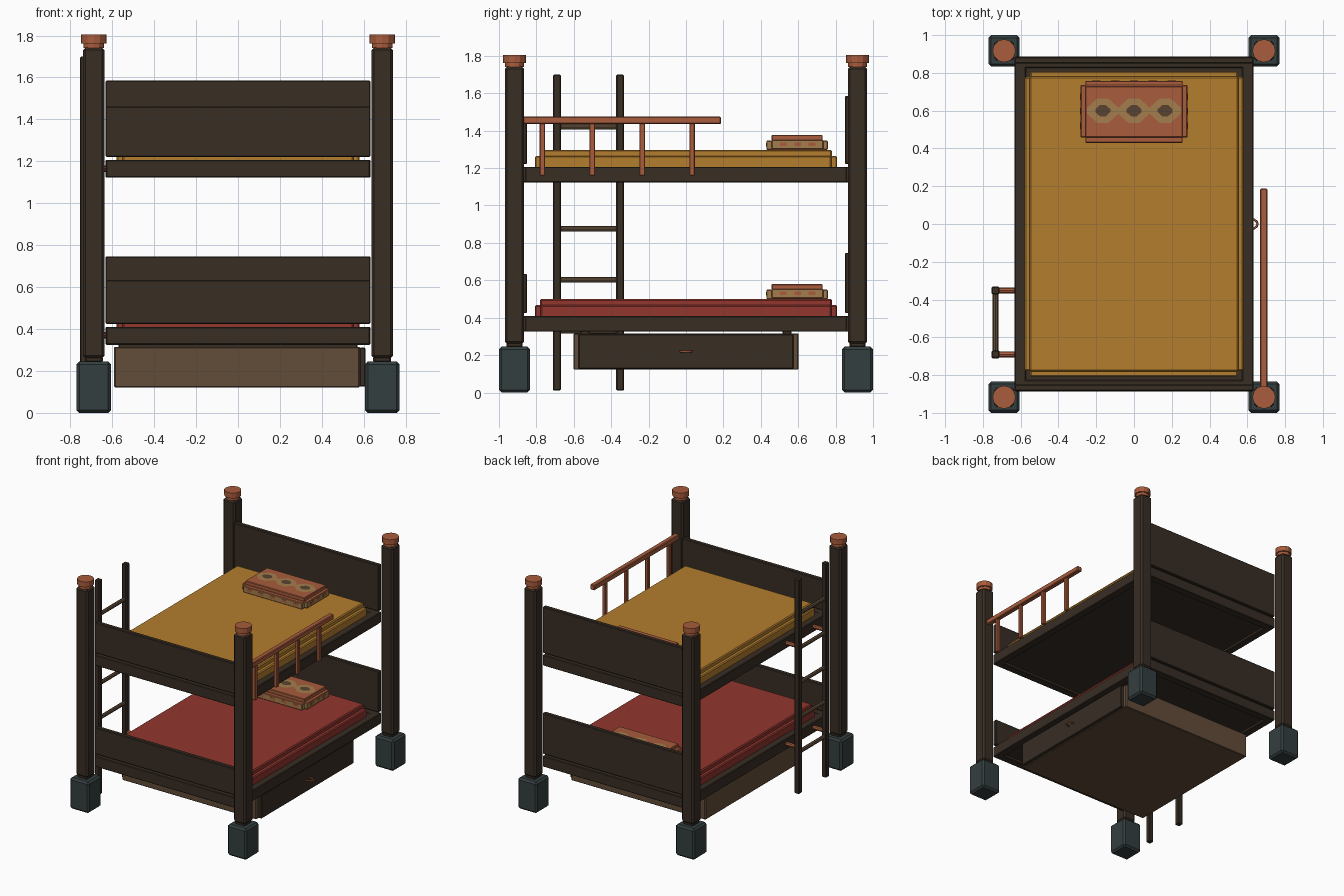
import bpy
import bmesh
import math
from mathutils import Matrix, Vector

cube = bpy.data.objects.get("Cube")
if cube:
    bpy.data.objects.remove(cube, do_unlink=True)


def material(name, rgb):
    lin = [((c / 255 + 0.055) / 1.055) ** 2.4 for c in rgb] + [1.0]
    m = bpy.data.materials.new(name)
    m.use_nodes = True
    m.diffuse_color = lin
    m.node_tree.nodes["Principled BSDF"].inputs["Base Color"].default_value = lin
    m.node_tree.nodes["Principled BSDF"].inputs["Roughness"].default_value = 0.8
    return m


dark = material("dark wood", (56, 46, 36))
brown = material("brown wood", (98, 77, 57))
slate = material("slate foot", (52, 62, 63))
copper = material("copper trim", (168, 92, 60))
ochre = material("ochre cloth", (180, 126, 46))
red = material("red cloth", (146, 54, 46))
tan = material("tan pattern", (164, 125, 76))
spot = material("spot brown", (88, 68, 50))


def finish(name, bm, mats, bevel=0):
    me = bpy.data.meshes.new(name)
    bmesh.ops.recalc_face_normals(bm, faces=bm.faces[:])
    bm.to_mesh(me)
    bm.free()
    for m in mats:
        me.materials.append(m)
    ob = bpy.data.objects.new(name, me)
    bpy.context.collection.objects.link(ob)
    if bevel:
        mod = ob.modifiers.new("Bevel", 'BEVEL')
        mod.width = bevel
        mod.segments = 1
    return ob


def add_box(bm, x, y, z):
    """Add a box given (low, high) pairs."""
    size = [b - a for a, b in (x, y, z)]
    mid = [(a + b) / 2 for a, b in (x, y, z)]
    bmesh.ops.create_cube(bm, size=1, matrix=Matrix.Translation(mid) @ Matrix.Diagonal((*size, 1)))


def box(name, x, y, z, mat, bevel=0.005):
    bm = bmesh.new()
    add_box(bm, x, y, z)
    return finish(name, bm, [mat], bevel)


def around(c, half):
    return (c - half, c + half)


def rod(name, a, b, radius, mat, sides=8):
    a, b = Vector(a), Vector(b)
    bm = bmesh.new()
    turn = (b - a).to_track_quat('Z', 'Y').to_matrix().to_4x4()
    bmesh.ops.create_cone(bm, cap_ends=True, segments=sides, radius1=radius, radius2=radius,
                          depth=(b - a).length, matrix=Matrix.Translation((a + b) / 2) @ turn)
    return finish(name, bm, [mat])


# Corner posts with feet and caps
for sx, side in ((-1, "right"), (1, "left")):
    for sy, end in ((-1, "front"), (1, "back")):
        x, y = sx * 0.688, sy * 0.917
        tag = f"{end}_{side}"
        box("foot_" + tag, around(x, 0.083), around(y, 0.083), (0, 0.245), slate, 0.014)
        box("collar_" + tag, around(x, 0.043), around(y, 0.043), (0.24, 0.27), dark, 0.008)
        box("post_" + tag, around(x, 0.052), around(y, 0.052), (0.26, 1.743), dark, 0.013)
        rod("neck_" + tag, (x, y, 1.74), (x, y, 1.768), 0.05, copper, 12)
        rod("cap_" + tag, (x, y, 1.763), (x, y, 1.805), 0.061, copper, 12)


def pattern_plate(bm, place, lobes, spacing, length, height):
    """Diamond lobes on a local plane; each lobe carries a dark spot."""
    thick = 0.002
    for i in range(lobes):
        cx = (i - (lobes - 1) / 2) * spacing
        for scale, index, lift in ((1, 1, 0), (0.48, 2, 0.002)):
            ring = []
            for u, v in ((-1, -.25), (-.35, -1), (.35, -1), (1, -.25),
                         (1, .25), (.35, 1), (-.35, 1), (-1, .25)):
                ring.append(bm.verts.new(place @ Vector(
                    (cx + u * length * scale, v * height * scale, thick + lift))))
            bm.faces.new(ring).material_index = index


def pillow(name, z):
    bm = bmesh.new()
    add_box(bm, around(0, 0.258), (0.43, 0.758), (z, z + 0.05))
    add_box(bm, around(0, 0.283), (0.458, 0.735), (z + 0.004, z + 0.054))
    # Woven side faces
    for f in bm.faces:
        f.normal_update()
        if abs(f.normal.z) < 0.5:
            f.material_index = 1
    add_box(bm, around(0, 0.258), (0.458, 0.73), (z + 0.05, z + 0.08))
    body = finish(name, bm, [copper, tan], 0.004)
    # Woven band on top, red diamonds along the sides
    bm = bmesh.new()
    pattern_plate(bm, Matrix.Translation((0, 0.6, z + 0.08)), 3, 0.165, 0.0825, 0.065)
    finish(name + "_band", bm, [copper, tan, spot])
    bm = bmesh.new()
    for sx in (-1, 1):
        for i in range(3):
            add_box(bm, around(sx * 0.283, 0.002), around(0.52 + 0.077 * i, 0.018),
                    around(z + 0.03, 0.009))
    for sy, y in ((-1, 0.43), (1, 0.758)):
        for i in range(5):
            add_box(bm, around(-0.2 + 0.1 * i, 0.022), around(y, 0.002), around(z + 0.028, 0.009))
    finish(name + "_side_marks", bm, [copper])
    return body


# Two bunks: frame, slat base, end boards, mattress and pillow
for level, z, foot_top, head_top, cloth in (("lower", 0.325, 0.635, 0.747, red),
                                            ("upper", 1.122, 1.462, 1.585, ochre)):
    top = z + 0.085
    for sx, side in ((-1, "right"), (1, "left")):
        xs = sorted((sx * 0.572, sx * 0.632))
        box(f"{level}_side_rail_{side}", xs, around(0, 0.86), (z, top), dark)
    for sy, end, board_top in ((-1, "front", foot_top), (1, "back", head_top)):
        box(f"{level}_{end}_rail", around(0, 0.63), sorted((sy * 0.825, sy * 0.887)), (z, top), dark)
        box(f"{level}_{end}_board", around(0, 0.632), sorted((sy * 0.85, sy * 0.885)),
            (top + 0.014, board_top), dark)
    box(level + "_bed_base", around(0, 0.58), around(0, 0.83), (z + 0.02, top - 0.004), dark, 0)

    bm = bmesh.new()
    add_box(bm, around(0, 0.55), around(0, 0.808), (top - 0.01, top + 0.058))
    add_box(bm, around(0, 0.58), around(0, 0.778), (top - 0.01, top + 0.058))
    add_box(bm, around(0, 0.552), around(0, 0.78), (top, top + 0.09))
    finish(level + "_mattress", bm, [cloth], 0.007)
    pillow(level + "_pillow", top + 0.09)

# Under-bed drawer as an open tray with a front panel
box("drawer_bottom", (-0.59, 0.58), around(0, 0.6), (0.122, 0.145), brown)
for sy, end in ((-1, "front"), (1, "back")):
    box(f"drawer_{end}_wall", (-0.59, 0.58), sorted((sy * 0.57, sy * 0.602)), (0.122, 0.315), brown)
    box(f"drawer_runner_{end}", around(0, 0.57), around(sy * 0.54, 0.025), (0.3, 0.33), dark)
box("drawer_rear_wall", (-0.592, -0.56), around(0, 0.6), (0.122, 0.315), brown)
box("drawer_inner_front", (0.55, 0.582), around(0, 0.6), (0.122, 0.315), brown)
box("drawer_front_panel", (0.58, 0.608), around(0, 0.575), (0.125, 0.312), dark)

# Curved drawer pull
curve = bpy.data.curves.new("drawer_pull", 'CURVE')
curve.dimensions = '3D'
curve.bevel_depth = 0.006
curve.bevel_resolution = 1
curve.use_fill_caps = True
spline = curve.splines.new('POLY')
spline.points.add(8)
for i, p in enumerate(spline.points):
    a = math.pi * i / 8
    p.co = (0.606 + 0.048 * math.sin(a), 0.03 * math.cos(a), 0.22, 1)
curve.materials.append(copper)
bpy.context.collection.objects.link(bpy.data.objects.new("drawer_pull", curve))

# Guard rail on the left side
box("guard_rail", around(0.687, 0.02), (-0.87, 0.187), (1.435, 1.475), copper)
for i in range(4):
    box(f"guard_spindle_{i + 1}", around(0.685, 0.014), around(-0.768 + 0.267 * i, 0.015),
        (1.16, 1.44), copper, 0.004)

# Ladder on the right side, fixed to both bunks
for y, end in ((-0.69, "front"), (-0.352, "back")):
    box("ladder_upright_" + end, around(-0.733, 0.021), around(y, 0.021), (0.01, 1.7), dark, 0.006)
    for z, level in ((0.37, "lower"), (1.165, "upper")):
        rod(f"ladder_bracket_{end}_{level}", (-0.72, y, z), (-0.63, y, z), 0.016, copper)
for i in range(5):
    z = 0.33 + 0.2725 * i
    rod(f"ladder_rung_{i + 1}", (-0.733, -0.69, z), (-0.733, -0.352, z), 0.015, brown)
